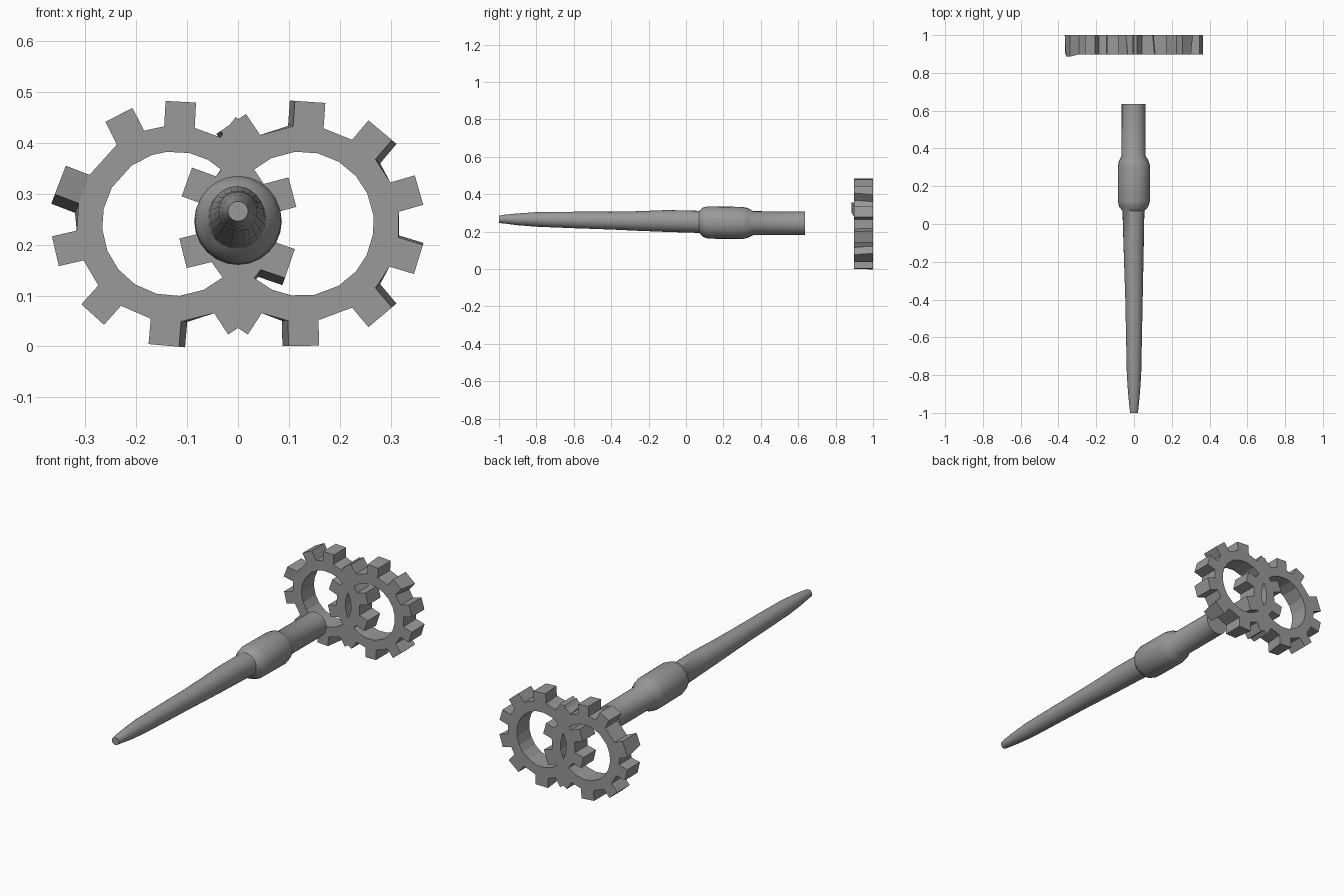
import bpy, bmesh, math

if "Cube" in bpy.data.objects:
    bpy.data.objects.remove(bpy.data.objects["Cube"])

grey = bpy.data.materials.new("grey_metal")
grey.diffuse_color = (0.32, 0.32, 0.32, 1)
grey.use_nodes = True
grey.node_tree.nodes["Principled BSDF"].inputs["Base Color"].default_value = grey.diffuse_color


def finish(bm, name):
    bmesh.ops.recalc_face_normals(bm, faces=bm.faces)
    me = bpy.data.meshes.new(name)
    bm.to_mesh(me)
    bm.free()
    me.materials.append(grey)
    ob = bpy.data.objects.new(name, me)
    bpy.context.collection.objects.link(ob)
    return ob


# Ring gear: each tooth is (angle, tangential flare of its back edge, forward bulge)
def gear(name, cx, teeth):
    bm = bmesh.new()
    cz, half, hole, root, tip = 0.241, 0.03, 0.142, 0.19, 0.24
    y_front, y_back = 0.898, 1.0

    def tooth_point(t, side, r, back):
        a, flare, bulge = t
        a = math.radians(a)
        w = side * half
        if back and flare * side > 0:
            w += flare
        y = y_back if back else y_front - (bulge if r == tip else 0)
        return bm.verts.new((cx + r * math.cos(a) - w * math.sin(a), y,
                             cz + r * math.sin(a) + w * math.cos(a)))

    def hole_point(t, side, back):
        a = math.radians(t[0] + side * 9)
        return bm.verts.new((cx + hole * math.cos(a), y_back if back else y_front,
                             cz + hole * math.sin(a)))

    outer, inner, tooth_ids = [], [], []
    for t in teeth:
        for side in (-1, 1):
            inner.append([hole_point(t, side, b) for b in (0, 1)])
            outer.append([[tooth_point(t, side, r, b) for b in (0, 1)] for r in (root, tip)])
    n = len(inner)
    for i in range(n):
        j = (i + 1) % n
        (ri, ti), (rj, tj) = outer[i], outer[j]
        bm.faces.new((inner[i][0], inner[i][1], inner[j][1], inner[j][0]))
        for b in (0, 1):
            bm.faces.new((inner[i][b], ri[b], rj[b], inner[j][b]))
        if i % 2 == 0:
            # tooth: front, back, tip and two flanks
            for b in (0, 1):
                bm.faces.new((ri[b], ti[b], tj[b], rj[b]))
            bm.faces.new((ti[0], ti[1], tj[1], tj[0]))
            bm.faces.new((ri[0], ri[1], ti[1], ti[0]))
            bm.faces.new((rj[0], rj[1], tj[1], tj[0]))
        else:
            # valley between teeth
            bm.faces.new((ri[0], ri[1], rj[1], rj[0]))
    return finish(bm, name)


gear("left_gear", -0.125, [
    (-57, 0, 0), (-19, -0.015, 0), (15, 0, 0), (53, 0, 0), (87, 0, 0),
    (117, 0, 0), (159, 0.02, 0.012), (193, 0, 0), (228, 0, 0), (265, 0.012, 0)])
gear("right_gear", 0.125, [
    (-89, -0.012, 0), (-50, 0.012, 0), (-17, 0.004, 0), (16, 0, 0), (50, -0.012, 0),
    (86, 0.01, 0), (124, 0.01, 0), (160, 0, 0), (194, 0, 0), (237, 0, 0)])

# Tapered shaft with collar: (y, centre x, half width, bottom z, top z)
stations = [
    (-1.0, 0, 0.020, 0.246, 0.285), (-0.97, 0, 0.024, 0.243, 0.290),
    (-0.9, 0, 0.031, 0.234, 0.297), (-0.8, 0, 0.038, 0.226, 0.304),
    (-0.6, 0, 0.042, 0.218, 0.306), (-0.4, 0, 0.046, 0.211, 0.306),
    (-0.25, -0.001, 0.050, 0.204, 0.309), (-0.1, -0.002, 0.054, 0.198, 0.315),
    (0.07, -0.003, 0.058, 0.193, 0.311), (0.09, -0.002, 0.076, 0.172, 0.328),
    (0.12, 0, 0.085, 0.162, 0.335), (0.30, 0, 0.086, 0.160, 0.332),
    (0.33, -0.001, 0.080, 0.166, 0.326), (0.36, -0.002, 0.064, 0.182, 0.309),
    (0.635, -0.002, 0.063, 0.181, 0.307)]
bm = bmesh.new()
sides = 24
rings = []
for y, x, w, z0, z1 in stations:
    rings.append([bm.verts.new((x + w * math.cos(math.tau * k / sides), y,
                                (z0 + z1) / 2 + (z1 - z0) / 2 * math.sin(math.tau * k / sides)))
                  for k in range(sides)])
for a, b in zip(rings, rings[1:]):
    for k in range(sides):
        m = (k + 1) % sides
        bm.faces.new((a[k], a[m], b[m], b[k]))
bm.faces.new(rings[0])
bm.faces.new(rings[-1])
shaft = finish(bm, "shaft")
bpy.context.view_layer.objects.active = shaft
shaft.select_set(True)
bpy.ops.object.shade_smooth_by_angle(angle=math.radians(40))
